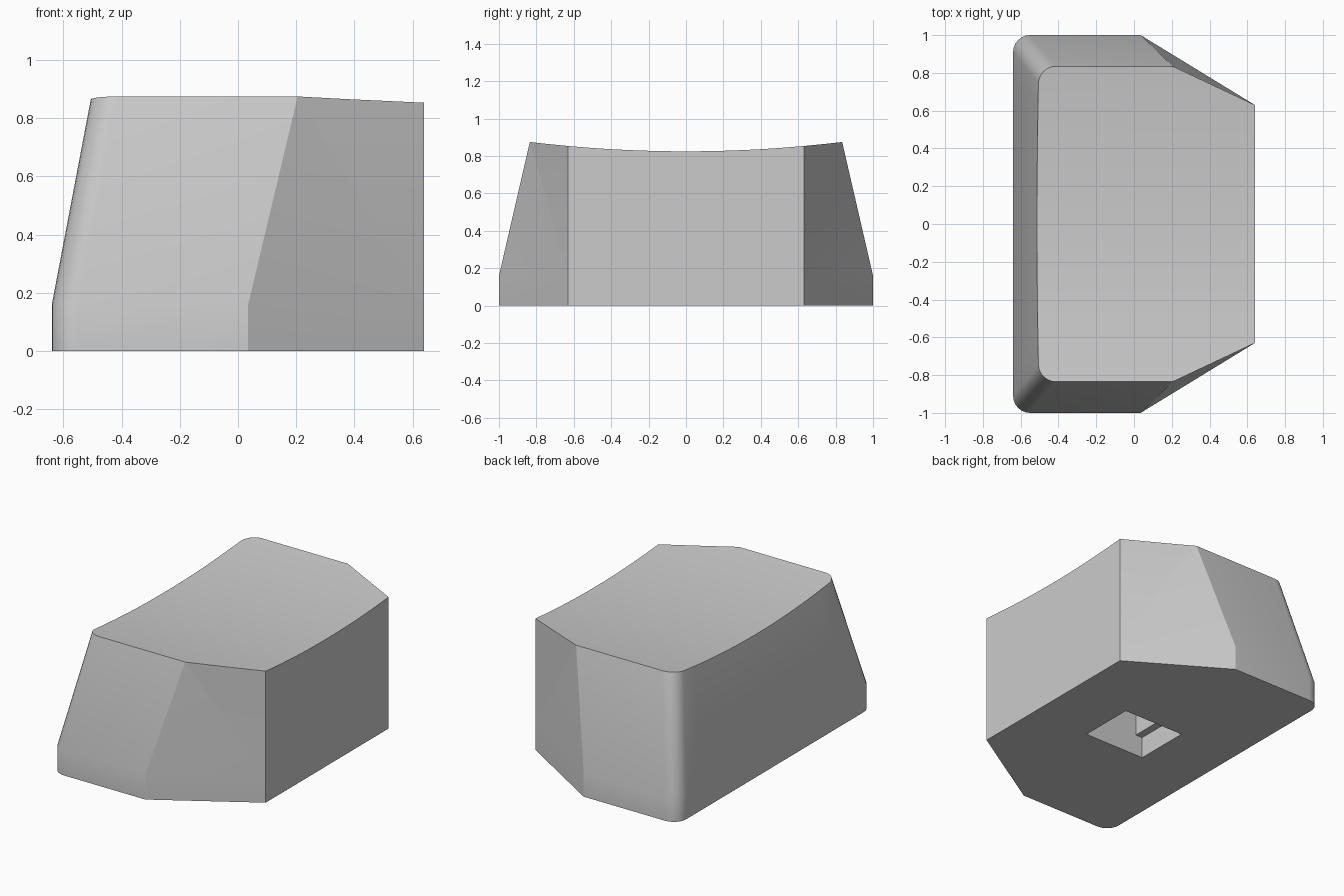
import bpy, bmesh, math

if "Cube" in bpy.data.objects:
    bpy.data.objects.remove(bpy.data.objects["Cube"])

SKIRT = 0.16            # height of the upright skirt
TOP_Y, CUT_Y = 0.835, 0.63
BACK_X, CUT_X = -0.64, 0.64
RADIUS, LEAN = 0.09, 0.19
ARC = 6


def dish(y):
    """Height of the scooped top."""
    return 0.825 + 0.05 * (y / TOP_Y) ** 2


def rounded_side(half):
    """(x inset, y) along the rounded long side, from -y to +y."""
    arc = [(RADIUS * (1 - math.cos(a)), half - RADIUS + RADIUS * math.sin(a))
           for a in (math.pi / 2 * i / ARC for i in range(ARC + 1))]
    flat_end = half - RADIUS
    inner = CUT_Y * flat_end / (TOP_Y - RADIUS)
    flat = [(0, inner * i / 8) for i in range(-8, 9)]
    return [(x, -y) for x, y in reversed(arc)] + flat + arc


def cut_side(y):
    """x of the top edge on the flat and chamfered side."""
    t = max(0, (abs(y) - CUT_Y) / (TOP_Y - CUT_Y))
    return CUT_X + (0.205 - CUT_X) * t


bm = bmesh.new()

# Rounded side: bottom, skirt and top chains
lower = rounded_side(1.0)
upper = rounded_side(TOP_Y)
base = [bm.verts.new((BACK_X + x, y, 0)) for x, y in lower]
skirt = [bm.verts.new((BACK_X + x, y, SKIRT)) for x, y in lower]
rim = [bm.verts.new((BACK_X + LEAN * (dish(y) - SKIRT) + x, y, dish(y))) for x, y in upper]
far = [bm.verts.new((cut_side(y), y, dish(y))) for x, y in upper]
for i in range(len(base) - 1):
    bm.faces.new((base[i], base[i + 1], skirt[i + 1], skirt[i]))
    bm.faces.new((skirt[i], skirt[i + 1], rim[i + 1], rim[i]))
    bm.faces.new((rim[i], rim[i + 1], far[i + 1], far[i]))

# Ends and chamfers, the same at both ends
cut = {}
for end, side in ((0, -1), (-1, 1)):
    a0, a1 = (bm.verts.new((0.035, side, z)) for z in (0, SKIRT))
    c0, c1 = (bm.verts.new((CUT_X, side * CUT_Y, z)) for z in (0, SKIRT))
    bm.faces.new((base[end], a0, a1, skirt[end]))
    bm.faces.new((skirt[end], a1, far[end], rim[end]))
    bm.faces.new((a0, c0, c1, a1))
    bm.faces.new((a1, c1, far[end]))
    chain = far[:ARC + 2] if side < 0 else far[-ARC - 2:]
    bm.faces.new([c1] + chain)
    cut[side] = (a0, c0, c1)

# Flat side and underside
bm.faces.new([cut[-1][2], cut[-1][1], cut[1][1], cut[1][2]] + far[-ARC - 2:ARC:-1])
bm.faces.new(base + [cut[1][0], cut[1][1], cut[-1][1], cut[-1][0]])
bmesh.ops.recalc_face_normals(bm, faces=bm.faces)

mesh = bpy.data.meshes.new("cap_body")
bm.to_mesh(mesh)
bm.free()
cap = bpy.data.objects.new("cap_body", mesh)
bpy.context.collection.objects.link(cap)

grey = bpy.data.materials.new("light_grey")
grey.use_nodes = True
colour = (0.6, 0.6, 0.6, 1)
grey.diffuse_color = colour
grey.node_tree.nodes["Principled BSDF"].inputs["Base Color"].default_value = colour
mesh.materials.append(grey)

bpy.context.view_layer.objects.active = cap
cap.select_set(True)


def cut_pocket(half_x, half_y, depth):
    """Cut a box-shaped pocket into the underside."""
    bpy.ops.mesh.primitive_cube_add(size=1, location=(0, 0, depth / 2 - 0.1))
    cutter = bpy.context.object
    cutter.name = "pocket_cutter"
    cutter.hide_render = True
    cutter.scale = (2 * half_x, 2 * half_y, depth + 0.2)
    cutter.data.materials.append(grey)
    mod = cap.modifiers.new("pocket", 'BOOLEAN')
    mod.object = cutter
    mod.operation = 'DIFFERENCE'
    mod.solver = 'EXACT'
    bpy.context.view_layer.objects.active = cap
    bpy.ops.object.modifier_apply(modifier=mod.name)
    bpy.data.objects.remove(cutter)


# Stepped mounting socket
cut_pocket(0.22, 0.185, 0.14)
cut_pocket(0.17, 0.185, 0.45)

bpy.ops.object.select_all(action='DESELECT')
cap.select_set(True)
bpy.context.view_layer.objects.active = cap
bpy.ops.object.shade_smooth_by_angle(angle=math.radians(30))
